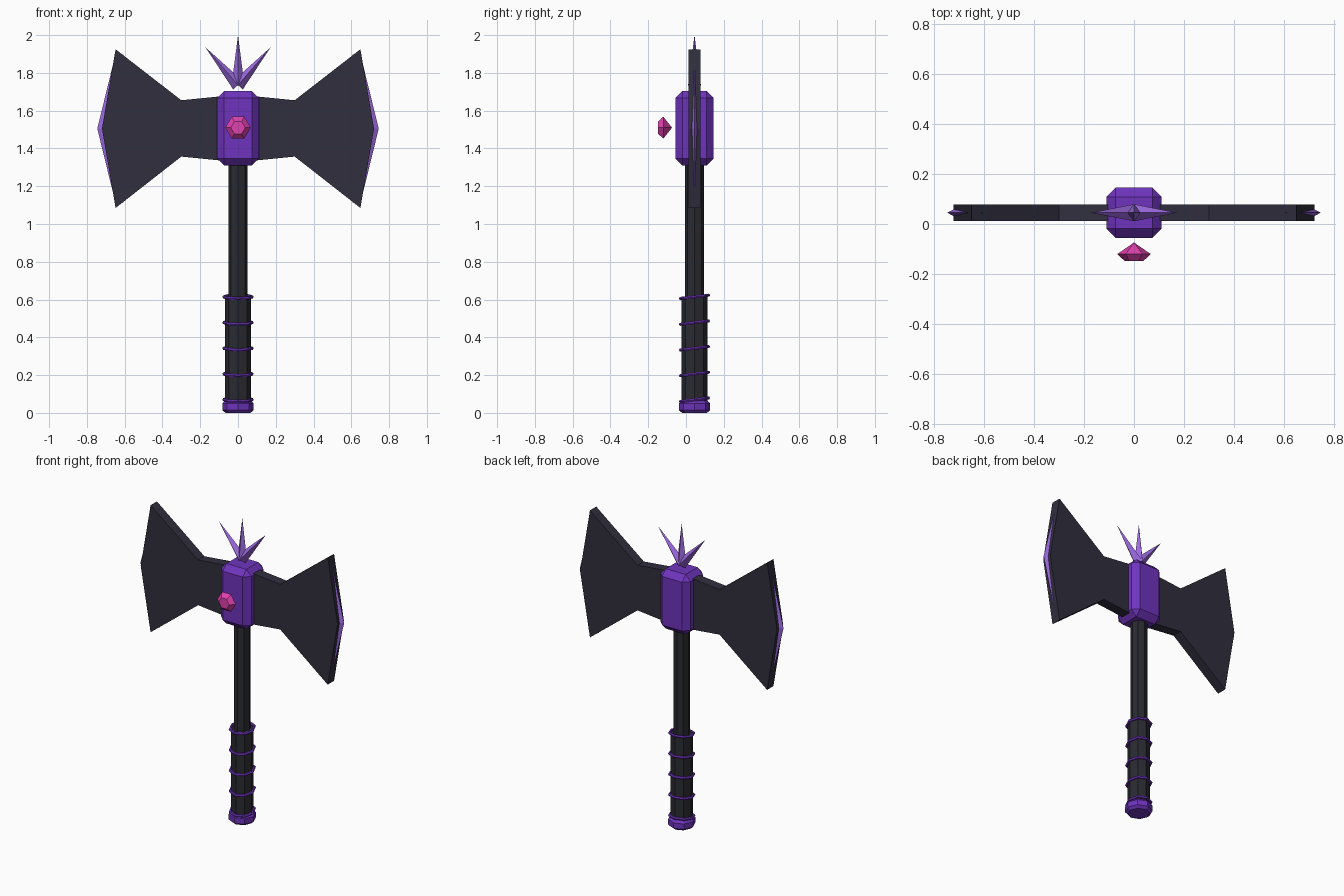
import bpy, bmesh, math
from mathutils import Vector, Matrix

cube = bpy.data.objects.get("Cube")
if cube:
    bpy.data.objects.remove(cube, do_unlink=True)

Y = 0.045  # depth of the weapon's middle plane


def material(name, rgb):
    m = bpy.data.materials.new(name)
    m.use_nodes = True
    m.diffuse_color = (*rgb, 1)
    m.node_tree.nodes["Principled BSDF"].inputs["Base Color"].default_value = (*rgb, 1)
    return m


STEEL = material("dark steel", (0.030, 0.028, 0.048))
SHAFT = material("black leather", (0.023, 0.024, 0.031))
PURPLE = material("purple", (0.160, 0.034, 0.510))
LILAC = material("lilac crystal", (0.328, 0.141, 0.740))
PINK = material("pink gem", (0.750, 0.053, 0.430))


def make(name, bm, mat):
    bmesh.ops.recalc_face_normals(bm, faces=bm.faces)
    mesh = bpy.data.meshes.new(name)
    bm.to_mesh(mesh)
    bm.free()
    mesh.materials.append(mat)
    ob = bpy.data.objects.new(name, mesh)
    bpy.context.collection.objects.link(ob)
    return ob


def lathe(name, profile, sides, mat, matrix):
    """Closed faceted solid from (radius, height) pairs."""
    bm = bmesh.new()
    rings = []
    for r, h in profile:
        if r == 0:
            rings.append([bm.verts.new((0, 0, h))] * sides)
        else:
            rings.append([bm.verts.new((r * math.cos(a), r * math.sin(a), h))
                          for a in (math.tau * i / sides for i in range(sides))])
    for low, high in zip(rings, rings[1:]):
        for i in range(sides):
            j = (i + 1) % sides
            quad = list(dict.fromkeys((low[i], low[j], high[j], high[i])))
            bm.faces.new(quad)
    for ring in (rings[0], rings[-1]):
        if len(set(ring)) > 1:
            bm.faces.new(ring)
    bm.transform(matrix)
    return make(name, bm, mat)


upright = Matrix.Translation((0, Y, 0))

# Handle, grip and pommel
lathe("handle", [(0.051, 0.05), (0.051, 1.35)], 8, SHAFT, upright)
lathe("grip", [(0.068, 0.05), (0.068, 0.615)], 8, SHAFT, upright)
lathe("pommel", [(0.066, 0), (0.083, 0.015), (0.083, 0.05), (0.068, 0.066)],
      8, PURPLE, upright)

# Tilted bands around the grip
for n in range(5):
    bm = bmesh.new()
    rings = []
    for i in range(8):
        a = math.tau * i / 8
        out = Vector((math.cos(a), math.sin(a), 0))
        rings.append([bm.verts.new(out * (0.074 + 0.009 * math.cos(b))
                                   + Vector((0, 0, 0.009 * math.sin(b))))
                      for b in (math.tau * k / 6 for k in range(6))])
    for i in range(8):
        p, q = rings[i], rings[(i + 1) % 8]
        for k in range(6):
            m = (k + 1) % 6
            bm.faces.new((p[k], q[k], q[m], p[m]))
    bm.transform(Matrix.Translation((0, Y, 0.07 + 0.136 * n)) @ Matrix.Rotation(0.12, 4, 'X'))
    make(f"grip_band_{n + 1}", bm, PURPLE)

# Double blade: one half outline, mirrored
half = [(0.0, 1.685), (0.30, 1.655), (0.648, 1.925), (0.72, 1.505),
        (0.648, 1.085), (0.30, 1.357), (0.0, 1.327)]
outline = half + [(-x, z) for x, z in reversed(half[1:-1])]
bm = bmesh.new()
face = bm.faces.new([bm.verts.new((x, Y - 0.033, z)) for x, z in outline])
ext = bmesh.ops.extrude_face_region(bm, geom=[face])
bmesh.ops.translate(bm, vec=(0, 0.066, 0),
                    verts=[v for v in ext["geom"] if isinstance(v, bmesh.types.BMVert)])
make("double_blade", bm, STEEL)

# Crystal cutting edges
for side, label in ((1, "left"), (-1, "right")):
    bm = bmesh.new()
    ring = [bm.verts.new((side * x, Y + y, 1.505))
            for x, y in ((0.745, 0), (0.70, 0.024), (0.62, 0), (0.70, -0.024))]
    for s in (1, -1):
        tip = bm.verts.new((side * 0.648, Y, 1.505 + s * 0.395))
        inner = bm.verts.new((side * 0.605, Y, 1.505 + s * 0.392))
        for i, j in ((0, 1), (3, 0)):
            bm.faces.new((ring[i], ring[j], tip))
        for i, j in ((1, 2), (2, 3)):
            bm.faces.new((ring[i], ring[j], inner))
        for i in (1, 3):
            bm.faces.new((ring[i], tip, inner))
    make(f"{label}_cutting_edge", bm, LILAC)

# Chamfered head block
bm = bmesh.new()
bmesh.ops.create_cube(bm, size=1, matrix=Matrix.Translation((0, Y, 1.507))
                      @ Matrix.Diagonal((0.22, 0.2, 0.396, 1)))
bmesh.ops.bevel(bm, geom=bm.edges[:], offset=0.037, segments=1,
                affect='EDGES', profile=0.5)
make("head_block", bm, PURPLE)

# Floating faceted gem, table facing the front
facing = Matrix.Translation((0, 0, 1.51)) @ Matrix.Rotation(math.pi / 2, 4, 'X')
lathe("gem", [(0, 0.074), (0.067, 0.12), (0.038, 0.147)], 6, PINK, facing)

# Crown of three crystal spikes
base = Vector((0, Y, 1.735))
for label, tip in (("left", (0.172, Y, 1.935)), ("middle", (0, Y, 2.0)),
                   ("right", (-0.172, Y, 1.935))):
    axis = Vector(tip) - base
    turn = Matrix.Rotation(math.atan2(axis.x, axis.z), 4, 'Y')
    lathe(f"{label}_crown_spike", [(0.034, 0), (0, axis.length)], 4, LILAC,
          Matrix.Translation(base) @ turn)
